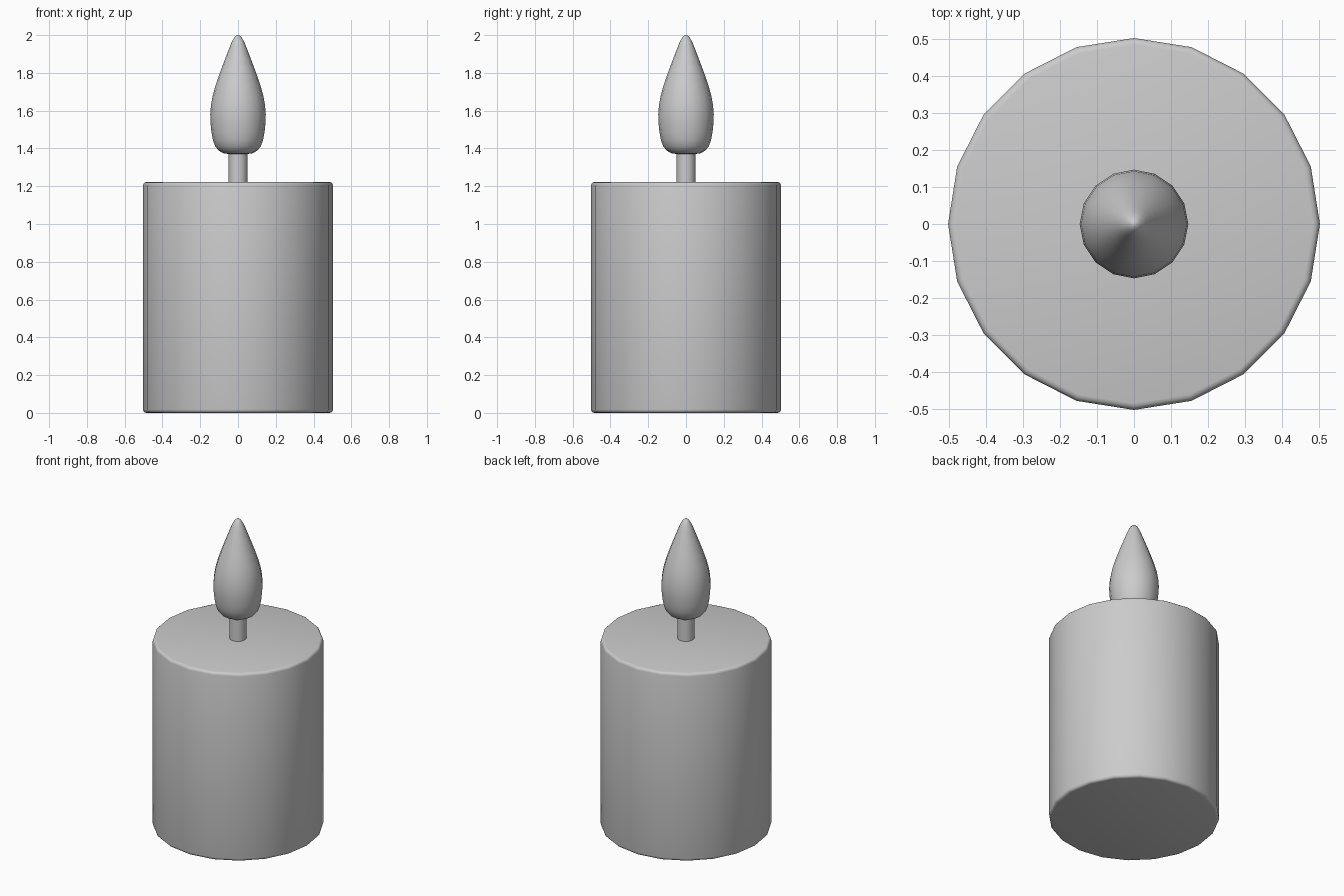
import bpy
import bmesh
import math

if "Cube" in bpy.data.objects:
    bpy.data.objects.remove(bpy.data.objects["Cube"], do_unlink=True)

# One plain grey for every part
GREY = (0.6, 0.6, 0.6, 1)
grey = bpy.data.materials.new("plain grey")
grey.use_nodes = True
grey.diffuse_color = GREY
grey.node_tree.nodes["Principled BSDF"].inputs["Base Color"].default_value = GREY


def lathe(name, profile, sides, angle):
    """Turn (radius, height) points around z; radius 0 closes to a point."""
    bm = bmesh.new()
    rings = []
    for r, z in profile:
        count = sides if r > 0 else 1
        rings.append([bm.verts.new((r * math.cos(math.tau * i / sides),
                                    r * math.sin(math.tau * i / sides), z))
                      for i in range(count)])
    for low, high in zip(rings, rings[1:]):
        for i in range(sides):
            j = (i + 1) % sides
            if len(high) == 1:
                bm.faces.new((low[i], low[j], high[0]))
            else:
                bm.faces.new((low[i], low[j], high[j], high[i]))
    bm.faces.new(rings[0][::-1])
    if len(rings[-1]) > 1:
        bm.faces.new(rings[-1])
    mesh = bpy.data.meshes.new(name)
    bm.to_mesh(mesh)
    bm.free()
    mesh.materials.append(grey)
    obj = bpy.data.objects.new(name, mesh)
    bpy.context.collection.objects.link(obj)
    bpy.ops.object.select_all(action="DESELECT")
    obj.select_set(True)
    bpy.context.view_layer.objects.active = obj
    bpy.ops.object.shade_smooth_by_angle(angle=math.radians(angle))
    return obj


# Wax body with narrow rounded rims
RADIUS, TOP, RIM = 0.503, 1.222, 0.018
steps = [math.radians(a) for a in (0, 30, 60, 90)]
lower = [(RADIUS - RIM + RIM * math.sin(a), RIM - RIM * math.cos(a)) for a in steps]
upper = [(r, TOP - z) for r, z in reversed(lower)]
lathe("wax_body", lower + upper, 20, 40)

# Wick
lathe("wick", [(0.05, 1.2), (0.05, 1.4)], 20, 40)

# Teardrop flame
flame = [(0.045, 1.37), (0.075, 1.374), (0.1, 1.387), (0.12, 1.41), (0.133, 1.445),
         (0.141, 1.49), (0.146, 1.54), (0.147, 1.58), (0.143, 1.63), (0.134, 1.68),
         (0.12, 1.73), (0.103, 1.78), (0.085, 1.83), (0.066, 1.88), (0.047, 1.93),
         (0.033, 1.965), (0.019, 1.988), (0.008, 1.998), (0, 2.0)]
lathe("flame", flame, 16, 60)
